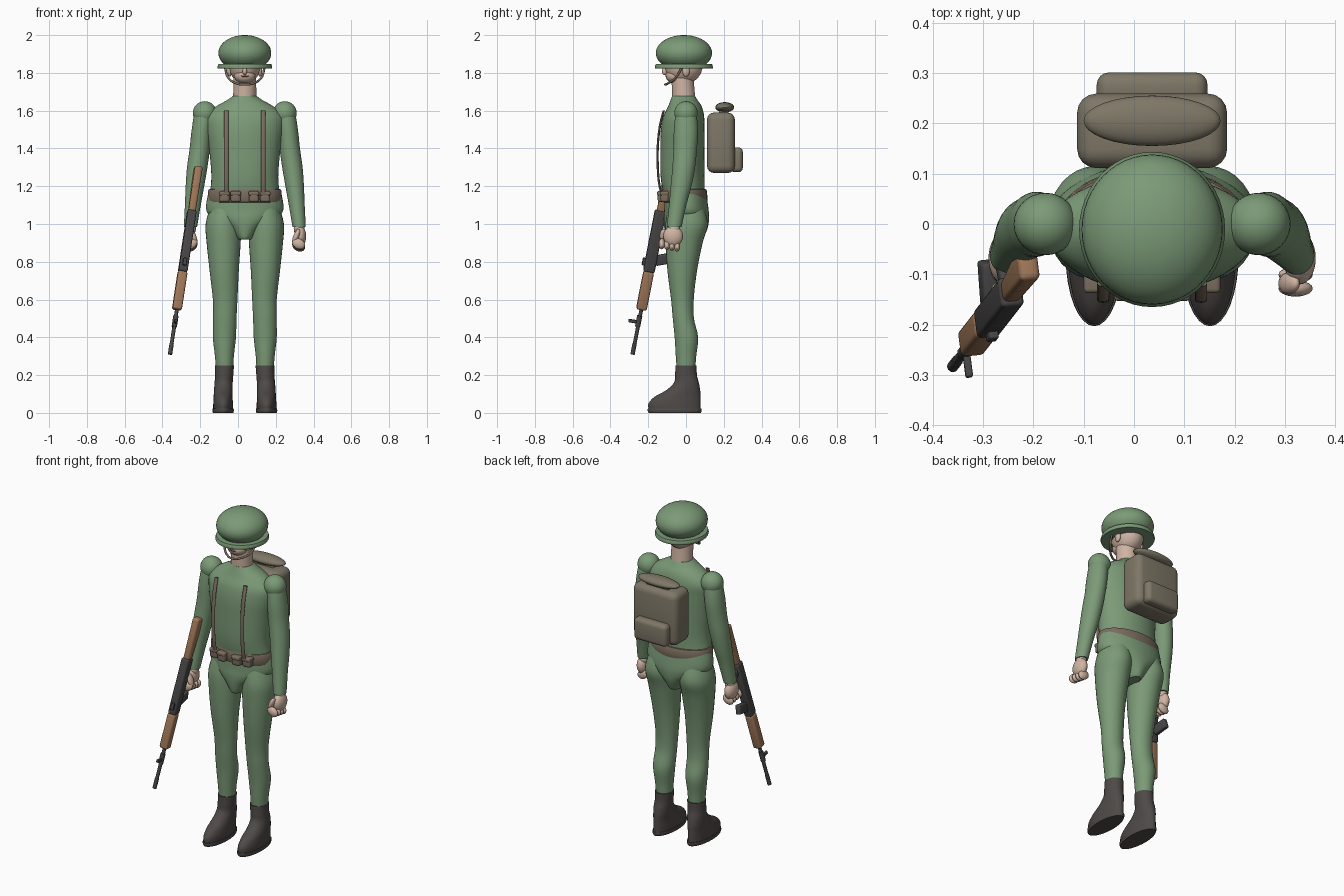
import bpy, bmesh, math
from mathutils import Vector, Matrix

if "Cube" in bpy.data.objects:
    bpy.data.objects.remove(bpy.data.objects["Cube"])

CX = 0.036  # body centre line


def mat(name, r, g, b):
    m = bpy.data.materials.new(name)
    m.diffuse_color = (r, g, b, 1)
    m.use_nodes = True
    m.node_tree.nodes["Principled BSDF"].inputs["Base Color"].default_value = m.diffuse_color
    return m


GREEN = mat("uniform green", .20, .325, .185)
CANVAS = mat("pack canvas", .21, .185, .135)
LEATHER = mat("webbing brown", .20, .155, .115)
BOOT = mat("boot leather", .078, .068, .064)
METAL = mat("gun metal", .066, .062, .062)
WOOD = mat("rifle wood", .36, .19, .10)
SKIN = mat("skin", .63, .46, .37)
LIP = mat("lips", .30, .12, .09)


def finish(name, bm, material, angle=40):
    bmesh.ops.recalc_face_normals(bm, faces=bm.faces[:])
    me = bpy.data.meshes.new(name)
    bm.to_mesh(me)
    bm.free()
    me.materials.append(material)
    for p in me.polygons:
        p.use_smooth = True
    me.set_sharp_from_angle(angle=math.radians(angle))
    ob = bpy.data.objects.new(name, me)
    bpy.context.collection.objects.link(ob)
    return ob


def spline(a, b, c, d, t):
    return tuple(.5 * (2 * q + (r - p) * t + (2 * p - 5 * q + 4 * r - s) * t * t
                 + (3 * q - p - 3 * r + s) * t ** 3) for p, q, r, s in zip(a, b, c, d))


def loft(name, keys, material, sides=32, steps=5, flip=1):
    """Stack of ellipses; each key is z, x offset, y, x radius, y radius."""
    rows = []
    n = len(keys)
    for i in range(n - 1):
        k = [keys[max(0, min(n - 1, i + j))] for j in (-1, 0, 1, 2)]
        rows += [spline(*k, s / steps) for s in range(steps)]
    rows.append(keys[-1])
    bm = bmesh.new()
    rings = []
    for z, x, y, rx, ry in rows:
        rings.append([bm.verts.new((CX + flip * x + rx * math.cos(a), y + ry * math.sin(a), z))
                      for a in (2 * math.pi * j / sides for j in range(sides))])
    for lo, hi in zip(rings, rings[1:]):
        for j in range(sides):
            k = (j + 1) % sides
            bm.faces.new((lo[j], lo[k], hi[k], hi[j]))
    bm.faces.new(rings[0])
    bm.faces.new(rings[-1])
    return finish(name, bm, material)


def ball(name, loc, rad, material, rot=0, seg=32):
    """Ellipsoid, optionally tilted about y."""
    bm = bmesh.new()
    bmesh.ops.create_uvsphere(bm, u_segments=seg, v_segments=seg // 2, radius=1)
    m = Matrix.Translation((CX + loc[0], loc[1], loc[2])) @ Matrix.Rotation(rot, 4, 'Y')
    bmesh.ops.transform(bm, verts=bm.verts[:], matrix=m @ Matrix.Diagonal((*rad, 1)))
    return finish(name, bm, material)


def box(name, loc, size, bevel, material, matrix=None, end=None):
    """Rounded box; end = (x scale, y scale, y shift) of its +z end."""
    bm = bmesh.new()
    bmesh.ops.create_cube(bm, size=1)
    for v in bm.verts:
        v.co = Vector([c * s for c, s in zip(v.co, size)])
        if end and v.co.z > 0:
            v.co.x *= end[0]
            v.co.y = v.co.y * end[1] + end[2]
        v.co += Vector(loc)
    bmesh.ops.bevel(bm, geom=bm.edges[:], offset=bevel, segments=4, profile=.5, affect='EDGES')
    bmesh.ops.transform(bm, verts=bm.verts[:], matrix=matrix or Matrix.Translation((CX, 0, 0)))
    return finish(name, bm, material)


def tube(name, pts, radius, material, matrix=None):
    """Smooth round cord through the points."""
    cu = bpy.data.curves.new(name, 'CURVE')
    cu.dimensions = '3D'
    cu.bevel_depth, cu.bevel_resolution, cu.use_fill_caps = radius, 4, True
    sp = cu.splines.new('BEZIER')
    sp.bezier_points.add(len(pts) - 1)
    for b, p in zip(sp.bezier_points, pts):
        b.co = p
        b.handle_left_type = b.handle_right_type = 'AUTO'
    ob = bpy.data.objects.new(name + "_path", cu)
    bpy.context.collection.objects.link(ob)
    me = bpy.data.meshes.new_from_object(ob.evaluated_get(bpy.context.evaluated_depsgraph_get()))
    bm = bmesh.new()
    bm.from_mesh(me)
    bpy.data.objects.remove(ob)
    bpy.data.meshes.remove(me)
    bmesh.ops.transform(bm, verts=bm.verts[:], matrix=matrix or Matrix.Translation((CX, 0, 0)))
    return finish(name, bm, material)


# head, neck and face
ball("head", (0, -.012, 1.84), (.082, .1, .1), SKIN)
ball("jaw", (0, -.058, 1.785), (.056, .05, .042), SKIN)
ball("nose", (0, -.112, 1.808), (.012, .016, .02), SKIN, seg=16)
ball("mouth", (0, -.104, 1.783), (.022, .006, .005), LIP, seg=16)
loft("neck", [(1.62, 0, -.008, .064, .062), (1.7, 0, -.014, .061, .06), (1.8, 0, -.02, .06, .058)], SKIN)
for s in (-1, 1):
    ball("ear", (s * .08, .0, 1.81), (.012, .02, .03), SKIN, seg=16)

# helmet with rolled brim and chin strap
ball("helmet_dome", (0, -.011, 1.905), (.14, .149, .095), GREEN, seg=48)
loft("helmet_brim", [(1.822, 0, -.011, .142, .152), (1.83, 0, -.011, .145, .154),
                     (1.846, 0, -.011, .14, .149)], GREEN, 48, 2)
half = [(.105, -.02, 1.83), (.088, -.055, 1.775), (.045, -.095, 1.745)]
tube("chin_strap", half + [(0, -.11, 1.738)] + [(-x, y, z) for x, y, z in half[::-1]], .006, LEATHER)

# jacket and hips
loft("torso", [(1.14, 0, -.008, .188, .108), (1.25, 0, -.018, .177, .116), (1.4, 0, -.019, .189, .117),
               (1.5, 0, -.018, .203, .115), (1.57, 0, -.012, .203, .108), (1.62, 0, -.006, .155, .09),
               (1.655, 0, -.01, .095, .072), (1.677, 0, -.013, .063, .061)], GREEN, 48)
loft("hips", [(.918, 0, -.005, .04, .09), (.93, 0, -.005, .052, .1), (.98, 0, 0, .095, .115),
              (1.03, 0, .002, .17, .12), (1.08, 0, .002, .205, .117), (1.18, 0, -.005, .19, .11)], GREEN, 48)

# limbs, mirrored about the centre line
leg = [(1.1, .1, 0, .08, .09), (1.0, .113, .003, .094, .112), (.9, .112, -.01, .09, .098),
       (.75, .109, -.02, .077, .078), (.6, .104, -.019, .065, .06), (.5, .106, -.014, .062, .056),
       (.4, .108, .002, .061, .062), (.3, .108, .0, .05, .054), (.22, .107, .0, .045, .048)]
boot = [(.018, .115, -.06, .052, .138), (.05, .115, -.06, .052, .138), (.085, .115, -.045, .05, .122),
        (.12, .114, -.015, .049, .09), (.16, .112, .002, .048, .066), (.2, .109, .0, .048, .058),
        (.25, .107, .0, .05, .056)]
arm = [(1.63, .2, 0, .02, .025), (1.59, .215, 0, .048, .052), (1.5, .228, 0, .053, .064),
       (1.4, .238, -.004, .054, .062), (1.3, .252, -.012, .054, .06), (1.2, .264, -.026, .049, .055),
       (1.1, .275, -.044, .042, .046), (1.0, .286, -.06, .036, .04), (.985, .287, -.062, .035, .038)]
for side, s in (("left", 1), ("right", -1)):
    loft(side + "_leg", leg, GREEN, flip=s)
    loft(side + "_boot", boot, BOOT, flip=s)
    loft(side + "_sole", [(0, .115, -.06, .054, .138), (.012, .115, -.06, .057, .143),
                          (.022, .115, -.06, .056, .142)], BOOT, 32, 2, s)
    loft(side + "_arm", arm, GREEN, flip=s)
    ball(side + "_shoulder", (s * .212, 0, 1.587), (.063, .062, .063), GREEN)
    # fist
    ball(side + "_wrist", (s * .288, -.063, .975), (.029, .032, .04), SKIN)
    ball(side + "_palm", (s * .293, -.068, .935), (.032, .052, .055), SKIN)
    for i in range(4):
        ball(side + "_finger", (s * .285, -.128 + .027 * i, .895 - .004 * i), (.036, .0165, .027),
             SKIN, s * .5, 16)
    ball(side + "_thumb", (s * .272, -.118, .935), (.015, .022, .042), SKIN, s * .4, 16)

# belt, pouches and braces
loft("belt", [(1.115, 0, -.006, .19, .112), (1.123, 0, -.006, .196, .119), (1.176, 0, -.008, .194, .119),
              (1.184, 0, -.008, .187, .112)], LEATHER, 48, 2)
for x in (-.108, -.048, .048, .108):
    y = -.113 * math.sqrt(1 - (x / .194) ** 2) - .018
    box("belt_pouch", (x, y, 1.144), (.053, .045, .056), .012, LEATHER)
    box("pouch_flap", (x, y - .001, 1.162), (.056, .049, .024), .009, LEATHER)
brace = [(1.14, -.125), (1.22, -.143), (1.32, -.15), (1.42, -.149), (1.52, -.138), (1.6, -.118)]
for s in (-1, 1):
    loft("brace", [(z, s * .097, y, .012, .006) for z, y in brace], LEATHER, 12)

# backpack
box("backpack", (0, .185, 1.43), (.298, .148, .32), .038, CANVAS)
box("pack_pocket", (0, .268, 1.34), (.22, .066, .132), .024, CANVAS)
ball("bedroll", (0, .205, 1.618), (.136, .05, .027), CANVAS)
box("bedroll_base", (0, .2, 1.59), (.15, .05, .03), .01, CANVAS)

# rifle: local z runs from muzzle to butt, local y points to its top side
muzzle, butt = Vector((-.36, -.283, .31)), Vector((-.208, -.088, 1.305))
axis = (butt - muzzle).normalized()
up = Vector((.1, -1, 0))
up = (up - axis * up.dot(axis)).normalized()
R = Matrix((up.cross(axis), up, axis)).transposed().to_4x4()
R.translation = muzzle
tube("barrel", [(0, 0, 0), (0, 0, .15), (0, 0, .3)], .01, METAL, R)
tube("muzzle_sleeve", [(0, 0, 0), (0, 0, .03), (0, 0, .06)], .0115, METAL, R)
tube("gas_block", [(0, .002, .15), (0, .002, .18), (0, .002, .21)], .014, METAL, R)
box("front_sight", (0, .028, .175), (.014, .056, .018), .004, METAL, R)
box("handguard", (0, 0, .348), (.05, .055, .21), .012, WOOD, R)
box("receiver", (0, 0, .617), (.047, .06, .335), .01, METAL, R)
box("rear_sight", (0, .034, .5), (.02, .02, .04), .004, METAL, R)
box("stock", (0, -.002, .9), (.038, .044, .25), .012, WOOD, R, (1.1, 1.6, -.01))
tilt = R @ Matrix.Translation((0, -.065, .53)) @ Matrix.Rotation(-.35, 4, 'X')
box("magazine", (0, 0, 0), (.03, .09, .055), .007, METAL, tilt)
tilt = R @ Matrix.Translation((0, -.05, .73)) @ Matrix.Rotation(.4, 4, 'X')
box("pistol_grip", (0, 0, 0), (.026, .06, .035), .008, METAL, tilt)
